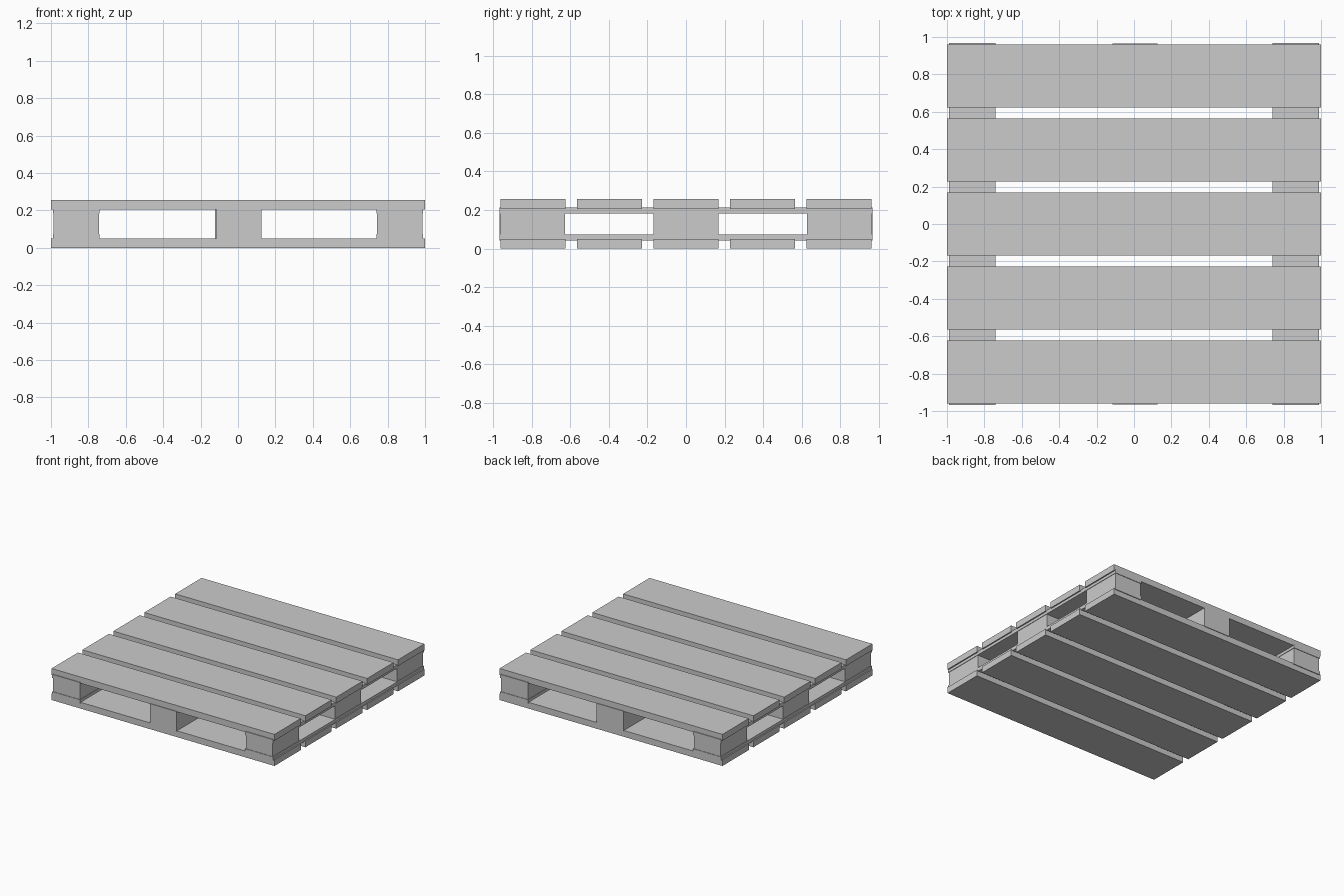
import bpy

if "Cube" in bpy.data.objects:
    bpy.data.objects.remove(bpy.data.objects["Cube"])


def box(name, x0, x1, y0, y1, z0, z1):
    sx, sy, sz = x1 - x0, y1 - y0, z1 - z0
    bpy.ops.mesh.primitive_cube_add(size=1, location=((x0 + x1) / 2, (y0 + y1) / 2, (z0 + z1) / 2))
    ob = bpy.context.object
    ob.name = name
    ob.scale = (sx, sy, sz)
    bpy.ops.object.transform_apply(location=False, rotation=False, scale=True)
    return ob


H = 0.256            # total height
T = 0.051            # deck board thickness
HALF = 0.169         # half the board width
PITCH = 0.396        # spacing of the boards

# Deck boards, top and bottom
for i in range(-2, 3):
    y = i * PITCH
    box(f"bottom_board_{i + 3}", -1, 1, y - HALF, y + HALF, 0, T)
    box(f"top_board_{i + 3}", -1, 1, y - HALF, y + HALF, H - T, H)

# Side runners, slightly let into the deck boards
for side, x in (("left", -0.865), ("right", 0.865)):
    box(f"{side}_lower_runner", x - 0.125, x + 0.125, -0.967, 0.967, 0.043, 0.073)
    box(f"{side}_upper_runner", x - 0.125, x + 0.125, -0.967, 0.967, H - 0.073, H - 0.043)

# Spacer blocks under the side runners
for side, x in (("left", -0.865), ("right", 0.865)):
    for row, y in (("front", -0.795), ("middle", 0), ("back", 0.795)):
        box(f"{side}_{row}_block", x - 0.121, x + 0.121, y - 0.168, y + 0.168, 0.07, H - 0.07)

# Centre blocks run the full gap between the decks
for row, x, y in (("front", 0.005, -0.797), ("middle", -0.002, 0), ("back", 0.005, 0.797)):
    box(f"centre_{row}_block", x - 0.12, x + 0.12, y - 0.169, y + 0.169, T - 0.004, H - T + 0.004)
